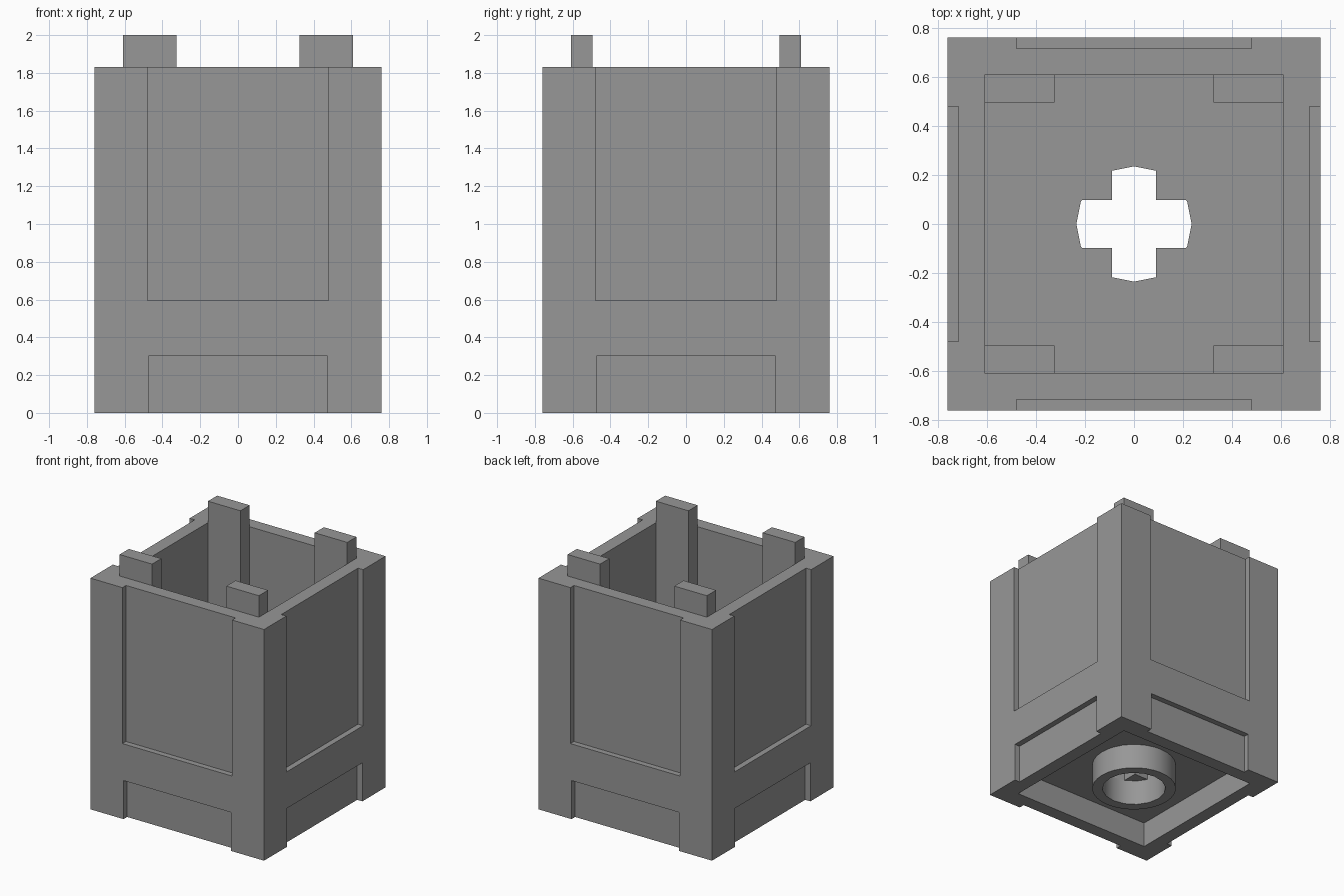
import bpy
import math
from mathutils import Matrix

default_cube = bpy.data.objects.get("Cube")
if default_cube:
    bpy.data.objects.remove(default_cube, do_unlink=True)

grey = bpy.data.materials.new("mid_grey")
grey.use_nodes = True
GREY = (0.31, 0.31, 0.31, 1)
grey.diffuse_color = GREY
grey.node_tree.nodes["Principled BSDF"].inputs["Base Color"].default_value = GREY

HALF, INNER, TOP = 0.76, 0.61, 1.83     # outer half width, cavity half width, rim height
FLOOR_LOW, FLOOR_HIGH = 0.2, 0.3
OVER = 0.1                              # cutter overshoot


def box(name, low, high):
    centre = [(a + b) / 2 for a, b in zip(low, high)]
    size = [b - a for a, b in zip(low, high)]
    bpy.ops.mesh.primitive_cube_add(size=1)
    ob = bpy.context.object
    ob.name = name
    ob.data.transform(Matrix.Translation(centre) @ Matrix.Diagonal((*size, 1)))
    ob.data.materials.append(grey)
    return ob


def cylinder(name, radius, low, high, sides):
    bpy.ops.mesh.primitive_cylinder_add(vertices=sides, radius=radius, depth=high - low)
    ob = bpy.context.object
    ob.name = name
    ob.data.transform(Matrix.Translation((0, 0, (low + high) / 2)))
    ob.data.materials.append(grey)
    return ob


def boolean(target, tool, operation="DIFFERENCE"):
    mod = target.modifiers.new("cut", "BOOLEAN")
    mod.operation, mod.object, mod.solver = operation, tool, "EXACT"
    bpy.context.view_layer.objects.active = target
    bpy.ops.object.modifier_apply(modifier=mod.name)
    bpy.data.objects.remove(tool, do_unlink=True)


# Crate body with the deep upper cavity and shallow underside
body = box("crate_body", (-HALF, -HALF, 0), (HALF, HALF, TOP))
boolean(body, box("cavity", (-INNER, -INNER, FLOOR_HIGH), (INNER, INNER, TOP + OVER)))
boolean(body, box("underside", (-INNER, -INNER, -OVER), (INNER, INNER, FLOOR_LOW)))

# Recessed upper panel and lower notch on each side
for turn in range(4):
    for width, low, high in ((0.48, 0.595, TOP + OVER), (0.47, -OVER, 0.305)):
        cutter = box("recess", (-width, -HALF - OVER, low), (width, -HALF + 0.045, high))
        cutter.data.transform(Matrix.Rotation(turn * math.pi / 2, 4, "Z"))
        boolean(body, cutter)

# Cross-shaped hole in the floor, rounded off by the tube bore
for arm_x, arm_y in ((0.09, 0.4), (0.4, 0.097)):
    arm = box("cross_arm", (-arm_x, -arm_y, FLOOR_LOW - 0.05), (arm_x, arm_y, FLOOR_HIGH + 0.05))
    boolean(arm, cylinder("arm_limit", 0.235, 0, 1, 16), "INTERSECT")
    boolean(body, arm)

# Hollow tube under the floor
tube = cylinder("bottom_tube", 0.31, 0, FLOOR_LOW, 32)
boolean(tube, cylinder("bore", 0.235, -OVER, FLOOR_LOW + OVER, 16))
bpy.ops.object.select_all(action="DESELECT")
tube.select_set(True)
bpy.context.view_layer.objects.active = tube
bpy.ops.object.shade_smooth_by_angle(angle=math.radians(35))

# Stacking posts in the four inner corners
for side, sx in (("left", 1), ("right", -1)):
    for end, sy in (("front", -1), ("back", 1)):
        xs = sorted((sx * 0.325, sx * INNER))
        ys = sorted((sy * 0.495, sy * INNER))
        box(f"{end}_{side}_post", (xs[0], ys[0], FLOOR_HIGH), (xs[1], ys[1], 2))
